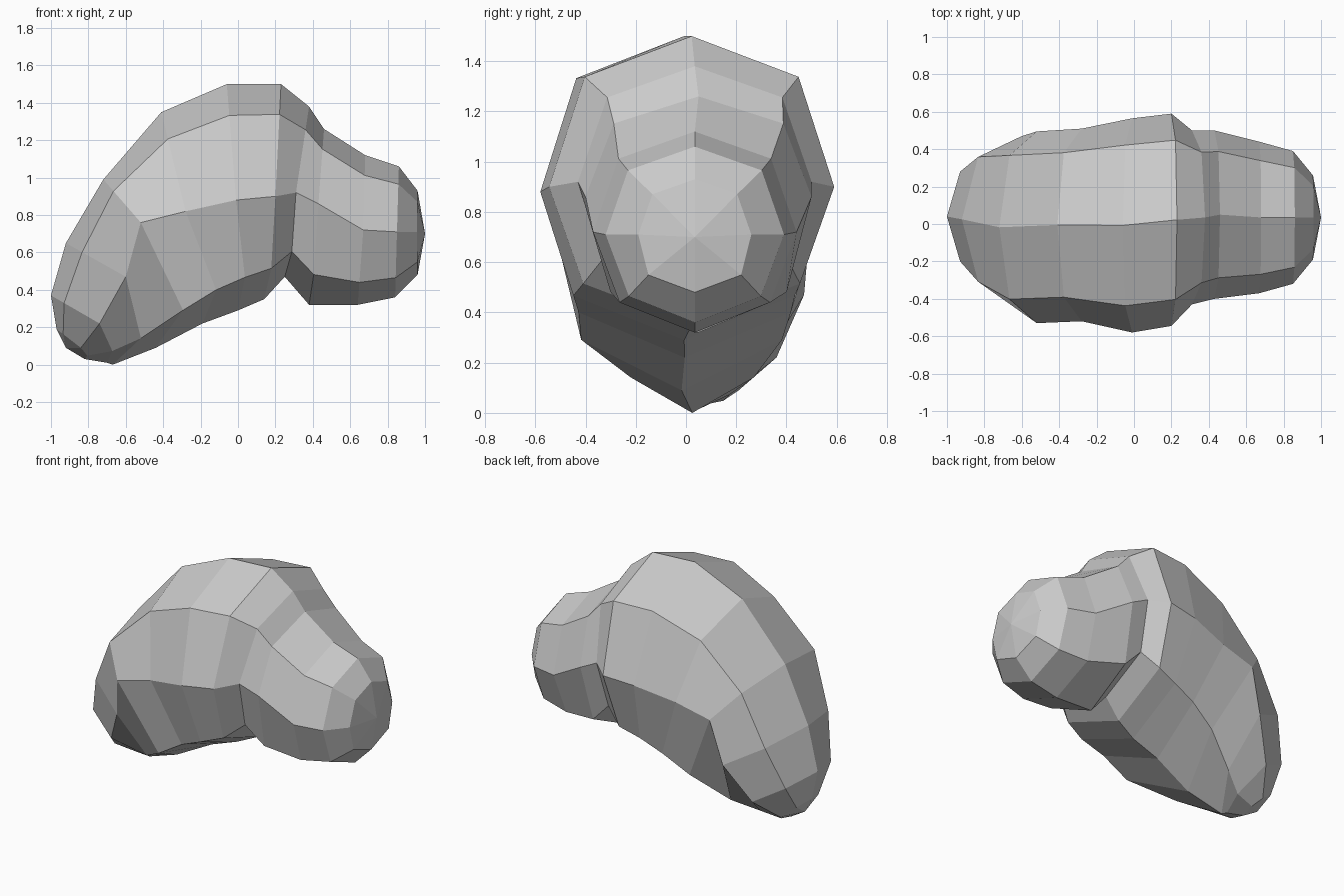
import bpy, bmesh
from mathutils import Vector

if "Cube" in bpy.data.objects:
    bpy.data.objects.remove(bpy.data.objects["Cube"])

# Cross-sections from the drooping tail to the rounded head:
# top x,z | widest x,z | bottom x,z | y front, y back | lower edge x shift, lower width
RINGS = [
    (-.97, .19, -.84, .09, -.82, .03, -.10, .21, .02, .60),
    (-1.0, .37, -.74, .22, -.70, .01, -.28, .36, .04, .42),
    (-.92, .65, -.60, .47, -.67, .00, -.42, .47, .13, .55),
    (-.72, .99, -.52, .76, -.44, .09, -.53, .495, .17, .78),
    (-.41, 1.35, -.28, .82, -.19, .22, -.52, .51, .10, .82),
    (-.06, 1.5, -.01, .88, .00, .29, -.58, .565, .04, .77),
    (.23, 1.5, .20, .90, .14, .35, -.545, .59, .02, .76),
    (.38, 1.38, .31, .92, .25, .47, -.43, .50, .02, .80),
    (.46, 1.26, .43, .86, .38, .32, -.40, .50, .01, .78),
    (.68, 1.12, .67, .72, .64, .32, -.37, .44, .00, .74),
    (.86, 1.06, .85, .71, .84, .36, -.32, .39, .00, .74),
    (.96, .93, .957, .71, .96, .48, -.19, .26, .00, .82),
]
UPPER = 0.73    # height share of the upper edge line
LOWER = 0.70    # depth share of the lower edge line


def section(tx, tz, mx, mz, bx, bz, yf, yb, shift, low_w):
    """Eight points of one cross-section, running around the body."""
    c, h = (yf + yb) / 2, (yb - yf) / 2
    top, mid, bot = Vector((tx, c, tz)), Vector((mx, c, mz)), Vector((bx, c, bz))
    up = mid.lerp(top, UPPER)
    low = mid.lerp(bot, LOWER) + Vector((shift, 0, 0))
    side = Vector((0, h, 0))
    return [top, up - side * .75, mid - side, low - side * low_w,
            bot, low + side * low_w, mid + side, up + side * .75]


# Faceted body and head as one continuous loft
bm = bmesh.new()
loops = [[bm.verts.new(p) for p in section(*r)] for r in RINGS]
for a, b in zip(loops, loops[1:]):
    for i in range(8):
        j = (i + 1) % 8
        bm.faces.new((a[i], a[j], b[j], b[i]))

# Blunt caps at both ends
for loop, tip in ((loops[0], (-.92, .06, .09)), (loops[-1], (1, .035, .70))):
    v = bm.verts.new(tip)
    for i in range(8):
        bm.faces.new((loop[i], loop[(i + 1) % 8], v))

bmesh.ops.recalc_face_normals(bm, faces=bm.faces)
mesh = bpy.data.meshes.new("curved_body")
bm.to_mesh(mesh)
bm.free()
bpy.context.collection.objects.link(bpy.data.objects.new("curved_body", mesh))
